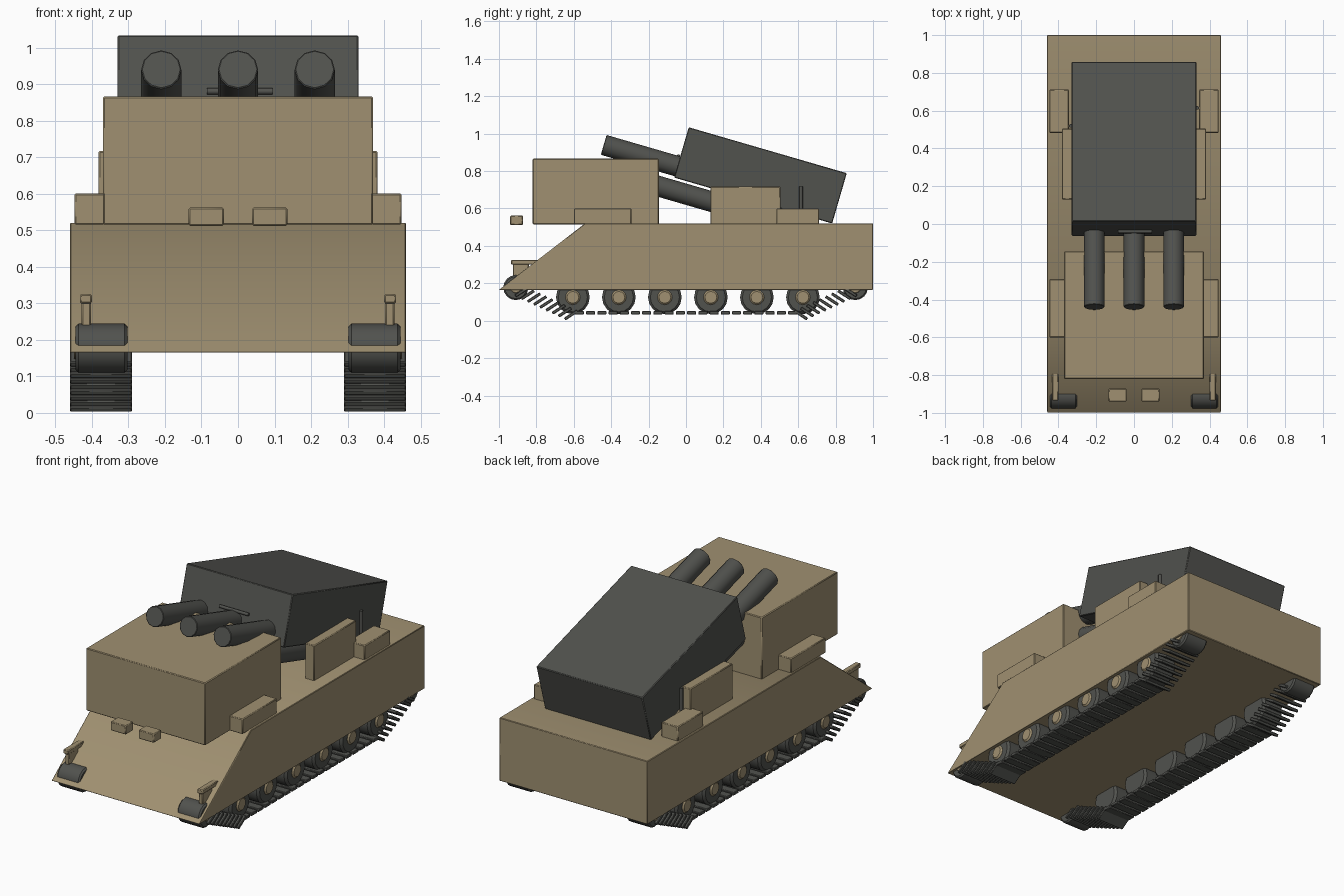
import bpy, bmesh, math
from mathutils import Matrix, Vector

if "Cube" in bpy.data.objects:
    bpy.data.objects.remove(bpy.data.objects["Cube"])


def material(name, rgb):
    m = bpy.data.materials.new(name)
    m.use_nodes = True
    m.diffuse_color = (*rgb, 1)
    bsdf = m.node_tree.nodes["Principled BSDF"]
    bsdf.inputs["Base Color"].default_value = (*rgb, 1)
    bsdf.inputs["Roughness"].default_value = 0.8
    return m


TAN = material("desert tan", (0.35, 0.28, 0.165))
DARK = material("dark grey", (0.082, 0.084, 0.076))


def finish(name, bm, mat, bevel):
    """Turn a bmesh into a bevelled, smooth-shaded object."""
    bmesh.ops.recalc_face_normals(bm, faces=bm.faces[:])
    mesh = bpy.data.meshes.new(name)
    bm.to_mesh(mesh)
    bm.free()
    mesh.materials.append(mat)
    ob = bpy.data.objects.new(name, mesh)
    bpy.context.collection.objects.link(ob)
    if bevel:
        mod = ob.modifiers.new("Bevel", "BEVEL")
        mod.width, mod.segments = bevel, 1
        mod.limit_method, mod.angle_limit = "ANGLE", math.radians(50)
    bpy.ops.object.select_all(action="DESELECT")
    ob.select_set(True)
    bpy.context.view_layer.objects.active = ob
    bpy.ops.object.shade_smooth_by_angle(angle=math.radians(60))
    return ob


def add_block(bm, center, size, tilt=0):
    m = (Matrix.Translation(center) @ Matrix.Rotation(math.radians(tilt), 4, "X")
         @ Matrix.Diagonal((*size, 1)))
    bmesh.ops.create_cube(bm, size=1, matrix=m)


def block(name, xs, ys, zs, mat=TAN, bevel=0.004):
    bm = bmesh.new()
    pairs = (xs, ys, zs)
    add_block(bm, [(a + b) / 2 for a, b in pairs], [abs(b - a) for a, b in pairs])
    return finish(name, bm, mat, bevel)


def rod(name, start, end, radius, mat=DARK, sides=12, bevel=0.003):
    start, end = Vector(start), Vector(end)
    axis = end - start
    m = Matrix.Translation((start + end) / 2) @ axis.to_track_quat("Z", "Y").to_matrix().to_4x4()
    bm = bmesh.new()
    bmesh.ops.create_cone(bm, cap_ends=True, segments=sides, radius1=radius,
                          radius2=radius, depth=axis.length, matrix=m)
    return finish(name, bm, mat, bevel)


# Wedge-nosed hull
bm = bmesh.new()
profile = [(-1, 0.165), (-0.54, 0.52), (1, 0.52), (1, 0.165)]
face = bm.faces.new([bm.verts.new((-0.46, y, z)) for y, z in profile])
ext = bmesh.ops.extrude_face_region(bm, geom=[face])
bmesh.ops.translate(bm, vec=(0.92, 0, 0),
                    verts=[v for v in ext["geom"] if isinstance(v, bmesh.types.BMVert)])
finish("hull", bm, TAN, 0.003)

# Cabin
block("cabin", (-0.37, 0.37), (-0.82, -0.145), (0.515, 0.866))

# Tilted launcher box
TILT = -16.2
bm = bmesh.new()
add_block(bm, (0, 0.398, 0.777), (0.66, 0.88, 0.28), TILT)
finish("launcher_box", bm, DARK, 0.004)

# Two rows of launch tubes, parallel to the box
aim = Vector((0, math.cos(math.radians(TILT)), math.sin(math.radians(TILT))))
for x in (-0.21, 0, 0.21):
    top = Vector((x, -0.44, 0.94))
    low = Vector((x, -0.45, 0.807))
    rod("upper_tube", top, top + aim * 0.55, 0.055)
    rod("lower_tube", low, low + aim * 0.75, 0.055)

# Grab bars on the launcher
rod("front_bar", (-0.085, -0.04, 0.88), (0.095, -0.04, 0.88), 0.009, sides=8, bevel=0)
for x, y in ((0.335, 0.615), (-0.335, 0.52)):
    rod("side_bar", (x, y, 0.56), (x, y, 0.717), 0.01, sides=8, bevel=0)

wheel_ys = [-0.605 + 0.246 * i for i in range(6)]
for side, s in (("left", 1), ("right", -1)):
    # Hull fittings
    block(side + "_side_plate", (s * 0.325, s * 0.382), (0.13, 0.505), (0.515, 0.717))
    block(side + "_rear_box", (s * 0.345, s * 0.448), (0.483, 0.712), (0.515, 0.6))
    block(side + "_front_box", (s * 0.365, s * 0.448), (-0.6, -0.292), (0.515, 0.6))
    block(side + "_nose_block", (s * 0.039, s * 0.135), (-0.94, -0.872), (0.512, 0.562))
    block(side + "_mirror_post", (s * 0.403, s * 0.428), (-0.925, -0.84), (0.22, 0.305))
    block(side + "_mirror_bar", (s * 0.4, s * 0.433), (-0.935, -0.79), (0.3, 0.325))

    # Road wheels and end sprockets with tan hubs
    for y in wheel_ys:
        rod(side + "_road_wheel", (s * 0.305, y, 0.125), (s * 0.44, y, 0.125), 0.09,
            sides=16, bevel=0.012)
        rod(side + "_wheel_hub", (s * 0.4, y, 0.125), (s * 0.449, y, 0.125), 0.04,
            TAN, bevel=0.008)
    for y in (-0.91, 0.905):
        rod(side + "_sprocket", (s * 0.303, y, 0.177), (s * 0.445, y, 0.177), 0.067,
            sides=16, bevel=0.008)
        rod(side + "_sprocket_hub", (s * 0.4, y, 0.177), (s * 0.449, y, 0.177), 0.03, TAN)

    # Track pads: flat run along the ground, tilted pads climbing at both ends
    bm = bmesh.new()
    x = s * 0.375
    for i in range(20):
        add_block(bm, (x, -0.57 + 0.06 * i, 0.042), (0.17, 0.048, 0.018))
    for end in (-1, 1):
        for i in range(9):
            add_block(bm, (x, end * (0.615 + 0.033 * i), 0.03 + 0.0155 * i),
                      (0.17, 0.08, 0.016), -end * 33)
    finish(side + "_track", bm, DARK, 0.003)
